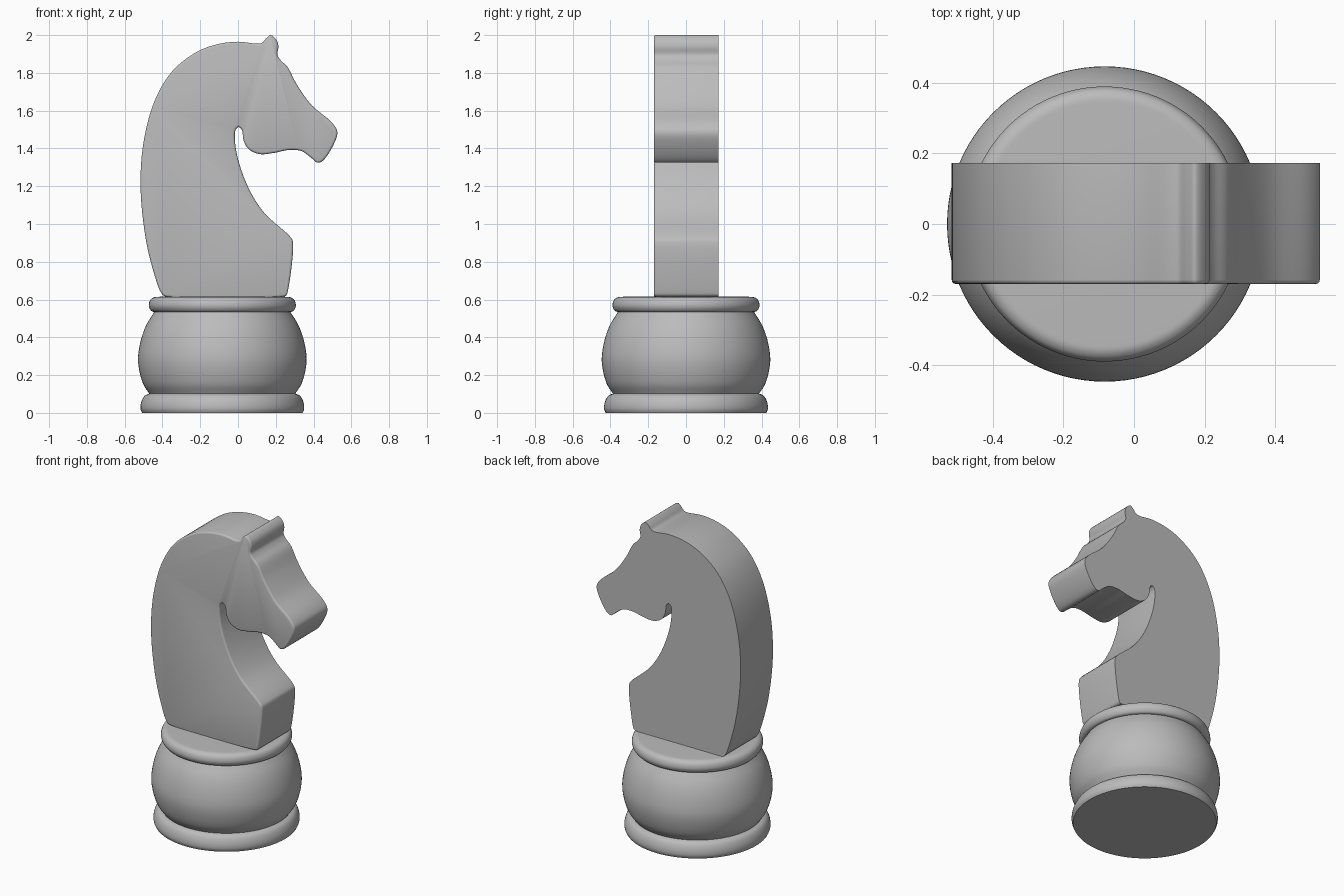
import bpy
import bmesh
import math
from mathutils import Vector

cube = bpy.data.objects.get("Cube")
if cube:
    bpy.data.objects.remove(cube, do_unlink=True)

GREY = (0.5, 0.5, 0.5, 1)
grey = bpy.data.materials.new("plain grey")
grey.use_nodes = True
grey.diffuse_color = GREY
grey.node_tree.nodes["Principled BSDF"].inputs["Base Color"].default_value = GREY

BASE_X = -0.083
FRONT_Y, BACK_Y = -0.17, 0.173


def finish(bm, name, angle):
    """Turn a bmesh into a named, shaded object."""
    bmesh.ops.recalc_face_normals(bm, faces=bm.faces)
    mesh = bpy.data.meshes.new(name)
    bm.to_mesh(mesh)
    bm.free()
    mesh.materials.append(grey)
    obj = bpy.data.objects.new(name, mesh)
    bpy.context.collection.objects.link(obj)
    bpy.ops.object.select_all(action="DESELECT")
    obj.select_set(True)
    bpy.context.view_layer.objects.active = obj
    bpy.ops.object.shade_smooth_by_angle(angle=math.radians(angle))
    return obj


def smooth_path(points, steps, closed):
    """Centripetal spline through all the points."""
    pts = [Vector(p) for p in points]
    if closed:
        pts = [pts[-1]] + pts + pts[:2]
    else:
        pts = [2 * pts[0] - pts[1]] + pts + [2 * pts[-1] - pts[-2]]
    path = []
    for a, b, c, d in zip(pts, pts[1:], pts[2:], pts[3:]):
        ta = 0
        tb = ta + math.sqrt((b - a).length)
        tc = tb + math.sqrt((c - b).length)
        td = tc + math.sqrt((d - c).length)
        for i in range(steps):
            t = tb + (tc - tb) * i / steps
            ab = a.lerp(b, (t - ta) / (tb - ta))
            bc = b.lerp(c, (t - tb) / (tc - tb))
            cd = c.lerp(d, (t - tc) / (td - tc))
            abc = ab.lerp(bc, (t - ta) / (tc - ta))
            bcd = bc.lerp(cd, (t - tb) / (td - tb))
            path.append(abc.lerp(bcd, (t - tb) / (tc - tb)))
    if not closed:
        path.append(pts[-2])
    return path


def lathe(name, profile, segments=96):
    """Spin a radius/height profile round the base axis and cap its ends."""
    bm = bmesh.new()
    rings = []
    for r, z in smooth_path(profile, 5, False):
        ring = []
        for i in range(segments):
            turn = math.tau * i / segments
            ring.append(bm.verts.new((BASE_X + r * math.cos(turn), r * math.sin(turn), z)))
        rings.append(ring)
    for low, high in zip(rings, rings[1:]):
        for i in range(segments):
            j = (i + 1) % segments
            bm.faces.new((low[i], low[j], high[j], high[i]))
    bm.faces.new(rings[0])
    bm.faces.new(rings[-1])
    return finish(bm, name, 40)


# Turned base: foot ring, bulging body and collar
lathe("foot_ring", [(0.425, 0), (0.433, 0.02), (0.43, 0.055), (0.412, 0.09), (0.38, 0.105)])
lathe("base_bulge", [(0.385, 0.1), (0.42, 0.155), (0.446, 0.27), (0.435, 0.37),
                     (0.405, 0.46), (0.357, 0.54)])
lathe("collar_ring", [(0.35, 0.533), (0.375, 0.539), (0.389, 0.565), (0.382, 0.597),
                      (0.362, 0.612), (0.33, 0.615)])

# Horse outline, going up the mane, over the ear, round the muzzle, down the chest
outline = [
    (-0.38, 0.615), (-0.405, 0.633), (-0.45, 0.757), (-0.49, 0.93), (-0.516, 1.196),
    (-0.5, 1.434), (-0.44, 1.656), (-0.347, 1.81), (-0.22, 1.91), (-0.108, 1.952),
    (0, 1.965), (0.122, 1.957), (0.15, 1.984), (0.173, 2), (0.204, 1.974),
    (0.214, 1.94), (0.209, 1.896), (0.225, 1.868), (0.262, 1.831), (0.31, 1.741),
    (0.389, 1.63), (0.5, 1.534), (0.526, 1.487), (0.505, 1.418), (0.447, 1.333),
    (0.42, 1.325), (0.389, 1.349), (0.336, 1.386), (0.272, 1.392), (0.188, 1.376),
    (0.114, 1.37), (0.056, 1.397), (0.029, 1.444), (0.021, 1.497), (0.003, 1.513),
    (-0.013, 1.497), (-0.016, 1.44), (0.003, 1.333), (0.061, 1.18), (0.14, 1.058),
    (0.278, 0.931), (0.291, 0.905), (0.265, 0.65), (0.255, 0.622), (0.235, 0.615),
]
bm = bmesh.new()
front = [bm.verts.new((p.x, FRONT_Y, p.y)) for p in smooth_path(outline, 6, True)]
back = [bm.verts.new((v.co.x, BACK_Y, v.co.z)) for v in front]
front_face = bm.faces.new(front)
bm.faces.new(back)
for i in range(len(front)):
    j = (i + 1) % len(front)
    bm.faces.new((front[i], front[j], back[j], back[i]))
bmesh.ops.recalc_face_normals(bm, faces=bm.faces)

# Only the front rim is rounded; the back rim stays crisp
bmesh.ops.bevel(bm, geom=list(front_face.edges), offset=0.012, offset_type="OFFSET",
                segments=3, profile=0.5, affect="EDGES", clamp_overlap=False)
finish(bm, "horse_head", 40)
